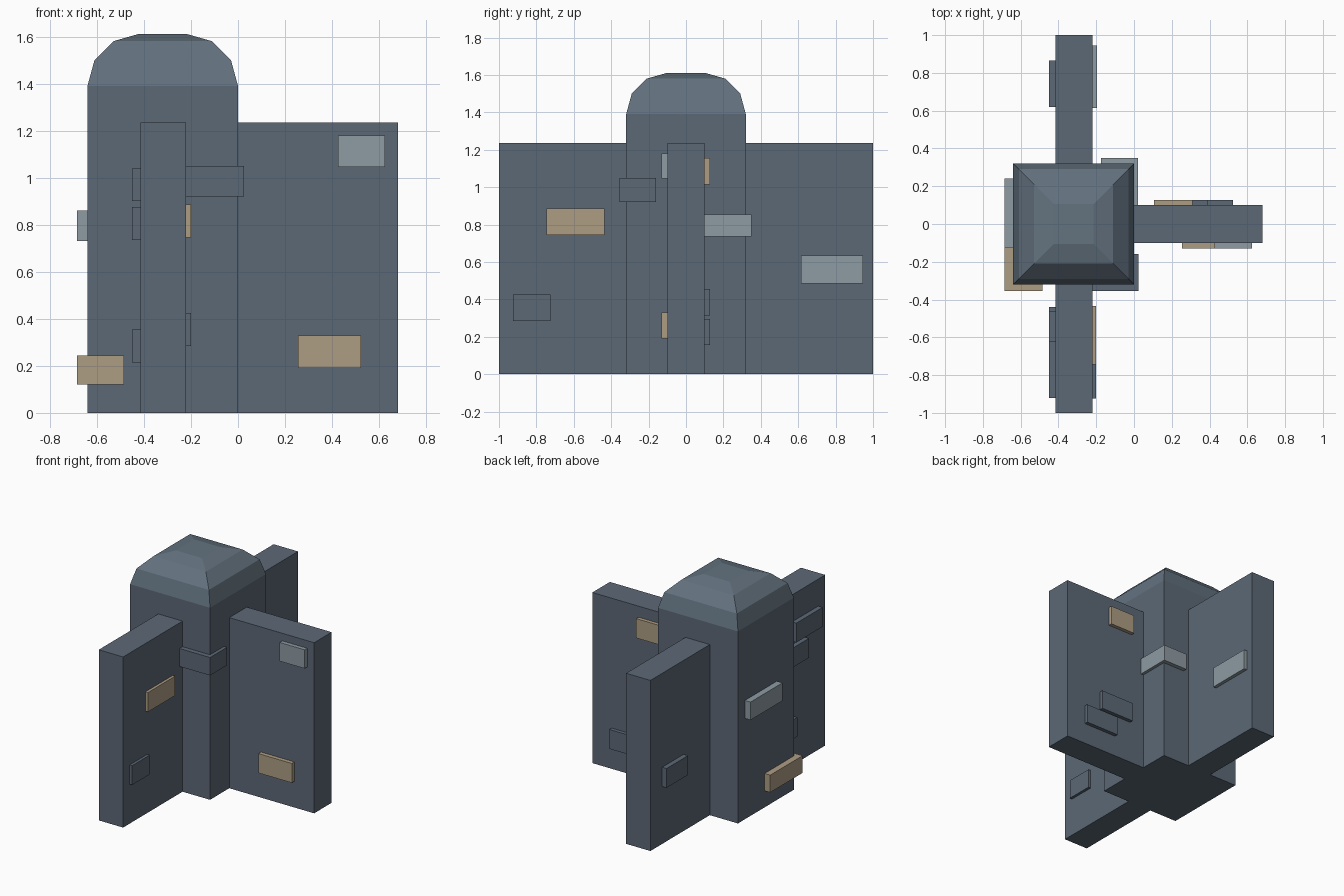
import bpy, bmesh

if "Cube" in bpy.data.objects:
    bpy.data.objects.remove(bpy.data.objects["Cube"])


def material(name, rgb):
    lin = [((c / 255 + 0.055) / 1.055) ** 2.4 for c in rgb]
    m = bpy.data.materials.new(name)
    m.diffuse_color = (*lin, 1)
    m.use_nodes = True
    m.node_tree.nodes["Principled BSDF"].inputs["Base Color"].default_value = m.diffuse_color
    return m


SLATE = material("slate", (92, 104, 118))
CAP = material("cap_blue_grey", (99, 114, 127))
GREY = material("light_grey", (142, 155, 163))
TAN = material("tan", (174, 157, 131))


def add_object(name, bm, mats):
    bmesh.ops.recalc_face_normals(bm, faces=bm.faces)
    me = bpy.data.meshes.new(name)
    bm.to_mesh(me)
    bm.free()
    for m in mats:
        me.materials.append(m)
    ob = bpy.data.objects.new(name, me)
    bpy.context.collection.objects.link(ob)
    return ob


def box(name, x, y, z, mat):
    bm = bmesh.new()
    bmesh.ops.create_cube(bm, size=1)
    for v in bm.verts:
        v.co = [r[0] if c < 0 else r[1] for c, r in zip(v.co, (x, y, z))]
    return add_object(name, bm, [mat])


# Square tower with a stepped rounded cap: rings of (half width, height)
bm = bmesh.new()
rings = []
for h, z in [(0.32, 0), (0.32, 1.39), (0.29, 1.5), (0.21, 1.58), (0.105, 1.61)]:
    rings.append([bm.verts.new((-0.32 + sx * h, sy * h, z))
                  for sx, sy in ((-1, -1), (1, -1), (1, 1), (-1, 1))])
bm.faces.new(rings[0])
bm.faces.new(rings[-1])
for a, b in zip(rings, rings[1:]):
    for i in range(4):
        j = (i + 1) % 4
        bm.faces.new((a[i], a[j], b[j], b[i]))
for f in bm.faces:
    f.material_index = int(f.calc_center_median().z > 1.39)
add_object("tower", bm, [SLATE, CAP])

# Three buttress walls
H = (0, 1.235)
box("front_wall", (-0.415, -0.22), (-1, -0.32), H, SLATE)
box("back_wall", (-0.415, -0.22), (0.32, 1), H, SLATE)
box("side_wall", (0, 0.68), (-0.1, 0.1), H, SLATE)

# Raised stone blocks: front and back of the side wall
FRONT, BACK = (-0.13, -0.09), (0.09, 0.127)
box("side_wall_block_1", (0.425, 0.625), FRONT, (1.045, 1.18), GREY)
box("side_wall_block_2", (0.255, 0.522), FRONT, (0.19, 0.33), TAN)
box("side_wall_block_3", (0.105, 0.31), BACK, (1.015, 1.155), TAN)
box("side_wall_block_4", (0.12, 0.39), BACK, (0.315, 0.455), SLATE)
box("side_wall_block_5", (0.255, 0.525), BACK, (0.155, 0.295), SLATE)

# Blocks on both sides of the front and back walls
RIGHT, LEFT = (-0.24, -0.2), (-0.45, -0.4)
box("front_wall_block_1", RIGHT, (-0.745, -0.435), (0.745, 0.885), TAN)
box("front_wall_block_2", RIGHT, (-0.925, -0.725), (0.285, 0.425), SLATE)
box("front_wall_block_3", LEFT, (-0.92, -0.62), (0.9, 1.04), SLATE)
box("front_wall_block_4", LEFT, (-0.765, -0.46), (0.735, 0.875), SLATE)
box("front_wall_block_5", LEFT, (-0.63, -0.44), (0.215, 0.355), SLATE)
box("back_wall_block_1", (-0.24, -0.195), (0.615, 0.945), (0.485, 0.635), GREY)
box("back_wall_block_2", LEFT, (0.62, 0.865), (0.415, 0.555), SLATE)

# Blocks on the tower, three of them wrapping a corner
box("tower_block_left", (-0.685, -0.62), (-0.125, 0.24), (0.73, 0.86), GREY)
box("corner_block_front_left", (-0.685, -0.485), (-0.355, 0.015), (0.12, 0.245), TAN)
box("corner_block_front_right", (-0.22, 0.025), (-0.355, -0.16), (0.92, 1.05), SLATE)
box("corner_block_back_right", (-0.175, 0.022), (0.1, 0.35), (0.735, 0.855), GREY)
